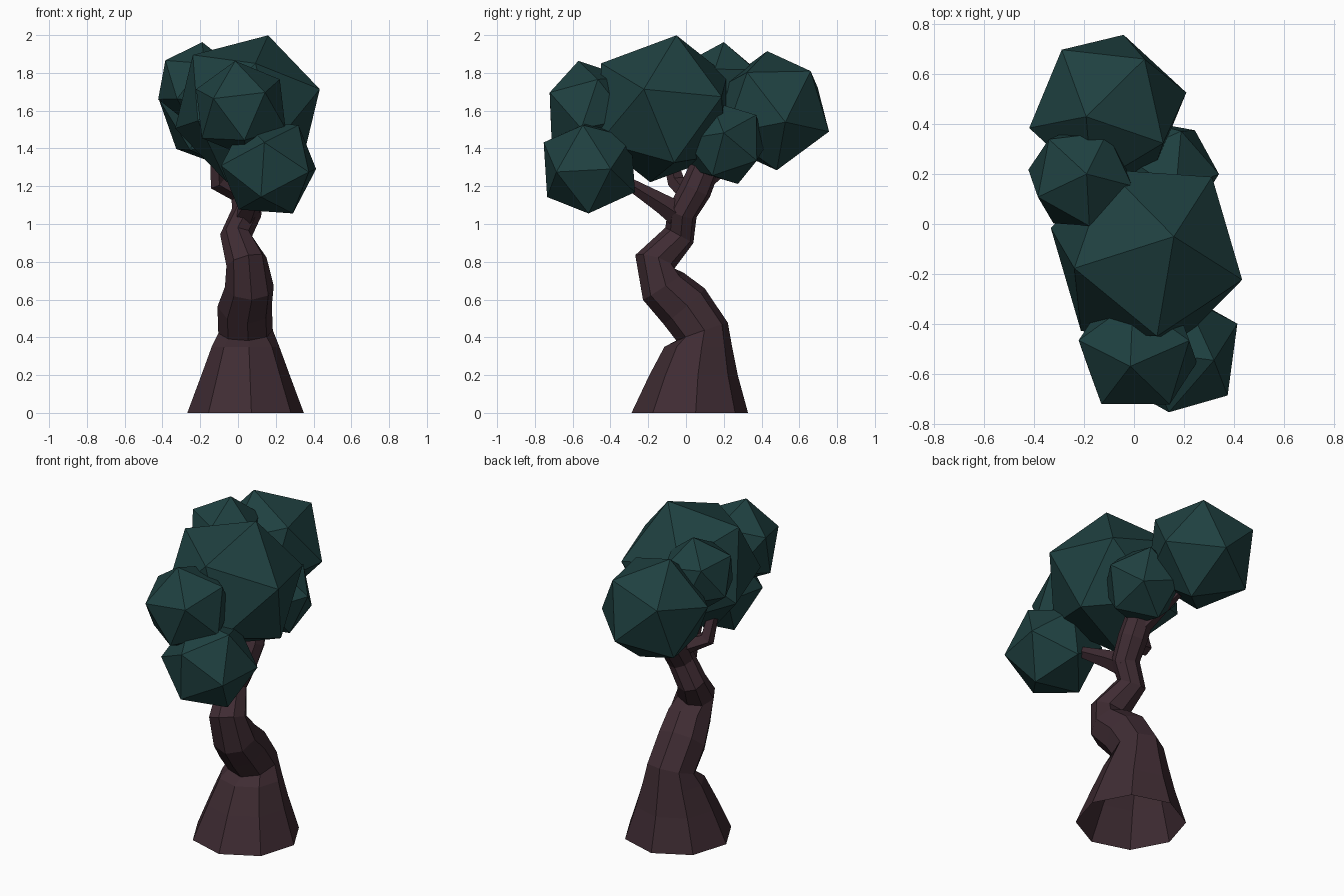
import bpy, bmesh, math
from mathutils import Vector, Matrix

if "Cube" in bpy.data.objects:
    bpy.data.objects.remove(bpy.data.objects["Cube"])


def material(name, rgb):
    m = bpy.data.materials.new(name)
    m.diffuse_color = (*rgb, 1)
    m.use_nodes = True
    m.node_tree.nodes["Principled BSDF"].inputs["Base Color"].default_value = m.diffuse_color
    return m


LEAF = material("dark_teal_leaves", (0.0135, 0.052, 0.052))
BARK = material("dark_plum_bark", (0.050, 0.025, 0.033))


def finish(name, bm, mat):
    me = bpy.data.meshes.new(name)
    bm.to_mesh(me)
    bm.free()
    me.materials.append(mat)
    ob = bpy.data.objects.new(name, me)
    bpy.context.collection.objects.link(ob)
    return ob


def basis(a, b):
    """Orthonormal frame with its first axis along a, second towards b."""
    x = a.normalized()
    z = x.cross(b).normalized()
    return Matrix((x, z.cross(x), z)).transposed()


def leaf_ball(name, centre, radius, corner, next_corner):
    """Icosahedron turned so that two neighbouring corners point as given."""
    c = Vector(centre)
    bm = bmesh.new()
    bmesh.ops.create_icosphere(bm, subdivisions=1, radius=radius)
    top = max(bm.verts, key=lambda v: v.co.z)
    side = top.link_edges[0].other_vert(top)
    rot = basis(Vector(corner) - c, Vector(next_corner) - c) @ basis(top.co, side.co).transposed()
    bmesh.ops.transform(bm, matrix=Matrix.Translation(c) @ rot.to_4x4(), verts=bm.verts)
    finish(name, bm, LEAF)


def tube(name, path, sides, level_rings=0, turn=0.0):
    """Open faceted tube through (x, y, z, radius) points; the first rings can be level."""
    pts = [Vector(p[:3]) for p in path]
    bm = bmesh.new()
    rings = []
    for i, p in enumerate(pts):
        t = pts[min(i + 1, len(pts) - 1)] - pts[max(i - 1, 0)]
        t = Vector((0, 0, 1)) if i < level_rings else t.normalized()
        u = Vector((1, 0, 0))
        u = (u - t * u.dot(t)).normalized()
        w = t.cross(u)
        angles = [math.tau * k / sides + turn for k in range(sides)]
        rings.append([bm.verts.new(p + path[i][3] * (u * math.cos(a) + w * math.sin(a)))
                      for a in angles])
    for lo, hi in zip(rings, rings[1:]):
        for k in range(sides):
            n = (k + 1) % sides
            bm.faces.new((lo[k], lo[n], hi[n], hi[k]))
    finish(name, bm, BARK)


# Foliage
leaf_ball("crown_main", (0.05, -0.12, 1.61), 0.41, (0.16, -0.05, 2.0), (0.42, -0.22, 1.71))
leaf_ball("crown_back", (-0.105, 0.455, 1.60), 0.328, (-0.19, 0.43, 1.91), (-0.31, 0.69, 1.80))
leaf_ball("crown_front_low", (0.162, -0.512, 1.30), 0.276, (0.14, -0.75, 1.43), (0.37, -0.68, 1.275))
leaf_ball("crown_front_high", (0.015, -0.51, 1.61), 0.262, (-0.015, -0.57, 1.865), (-0.13, -0.72, 1.66))
leaf_ball("crown_right", (0.11, 0.205, 1.43), 0.236, (0.33, 0.20, 1.48), (0.18, 0.135, 1.65))
leaf_ball("crown_left", (-0.215, 0.185, 1.74), 0.225, (-0.19, 0.20, 1.96), (-0.38, 0.11, 1.87))

# Flared base and winding trunk in one continuous tube
tube("trunk", [(0.04, 0.02, 0, 0.31), (0.04, 0.04, 0.20, 0.235), (0.04, 0.065, 0.35, 0.18),
               (0.04, 0.085, 0.43, 0.145), (0.035, -0.01, 0.565, 0.145),
               (0.06, -0.12, 0.67, 0.13), (0.045, -0.165, 0.80, 0.11),
               (-0.01, -0.035, 0.94, 0.085), (0.045, -0.02, 1.06, 0.08),
               (0.05, 0.05, 1.18, 0.085), (0.04, 0.10, 1.30, 0.08)],
     8, level_rings=3, turn=0.1)

# Branches
tube("branch_front", [(0.03, -0.01, 1.03, 0.075), (0.07, -0.13, 1.11, 0.055),
                      (0.14, -0.36, 1.25, 0.025)], 5)
tube("branch_left", [(0.03, 0.02, 1.15, 0.05), (-0.11, -0.05, 1.22, 0.048),
                     (-0.12, -0.09, 1.36, 0.035)], 5)
tube("branch_back", [(0.04, 0.08, 1.22, 0.055), (-0.01, 0.22, 1.32, 0.04),
                     (-0.08, 0.40, 1.45, 0.025)], 5)
